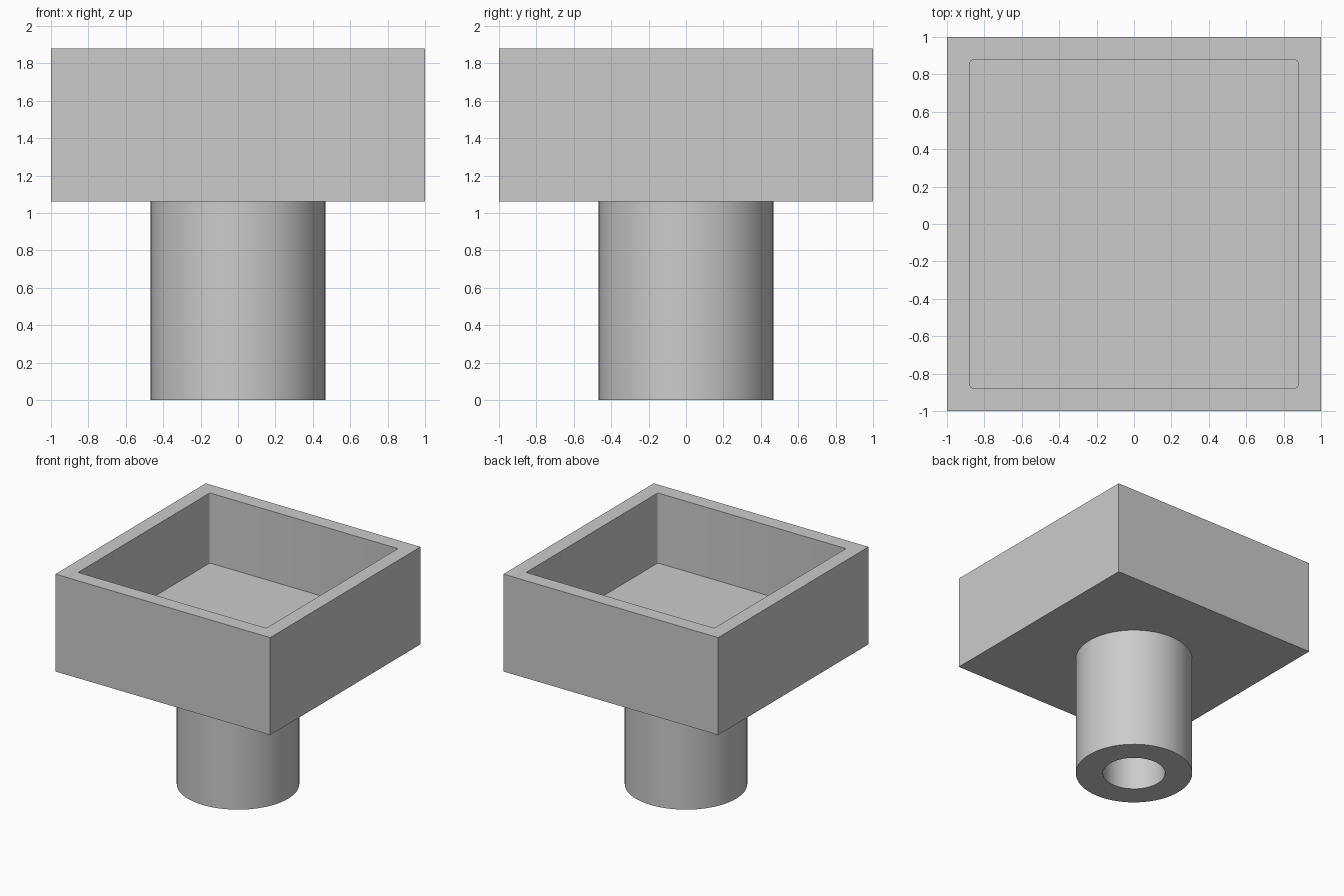
import bpy
import bmesh
import math

cube = bpy.data.objects.get("Cube")
if cube:
    bpy.data.objects.remove(cube, do_unlink=True)

TOP, BASE, FLOOR = 1.88, 1.06, 1.29
HALF, INNER, FILLET = 1.0, 0.825, 0.012
STEM_R, BORE_R, SIDES = 0.468, 0.25, 64

grey = bpy.data.materials.new("plain grey")
grey.use_nodes = True
colour = (0.6, 0.6, 0.6, 1)
grey.diffuse_color = colour
grey.node_tree.nodes["Principled BSDF"].inputs["Base Color"].default_value = colour


def finish(name, bm):
    bmesh.ops.recalc_face_normals(bm, faces=bm.faces)
    mesh = bpy.data.meshes.new(name)
    bm.to_mesh(mesh)
    bm.free()
    mesh.materials.append(grey)
    obj = bpy.data.objects.new(name, mesh)
    bpy.context.collection.objects.link(obj)
    bpy.ops.object.select_all(action="DESELECT")
    obj.select_set(True)
    bpy.context.view_layer.objects.active = obj
    bpy.ops.object.shade_smooth_by_angle(angle=math.radians(35))
    return obj


# Square tray: box with its top inset and pushed down
bm = bmesh.new()
bmesh.ops.create_cube(bm, size=2)
for v in bm.verts:
    v.co.z = TOP if v.co.z > 0 else BASE
top = max(bm.faces, key=lambda f: f.calc_center_median().z)
bmesh.ops.inset_region(bm, faces=[top], thickness=HALF - INNER)
floor = bmesh.ops.extrude_discrete_faces(bm, faces=[top])["faces"][0]
for v in floor.verts:
    v.co.z = FLOOR
# Tiny fillet on the pocket's upright corners
corners = [e for e in bm.edges
           if abs(e.verts[0].co.z - e.verts[1].co.z) > 0.1
           and all(abs(v.co.x) < HALF - 0.05 for v in e.verts)]
bmesh.ops.bevel(bm, geom=corners, offset=FILLET, segments=3, profile=0.5,
                affect="EDGES")
finish("square_tray", bm)

# Hollow round stem: profile spun about the vertical axis
bm = bmesh.new()
profile = [(STEM_R, BASE), (STEM_R, 0), (BORE_R, 0), (BORE_R, BASE)]
verts = [bm.verts.new((r, 0, z)) for r, z in profile]
edges = [bm.edges.new(pair) for pair in zip(verts, verts[1:])]
bmesh.ops.spin(bm, geom=verts + edges, cent=(0, 0, 0), axis=(0, 0, 1),
               angle=math.tau, steps=SIDES)
bmesh.ops.remove_doubles(bm, verts=bm.verts, dist=0.0001)
finish("hollow_stem", bm)
